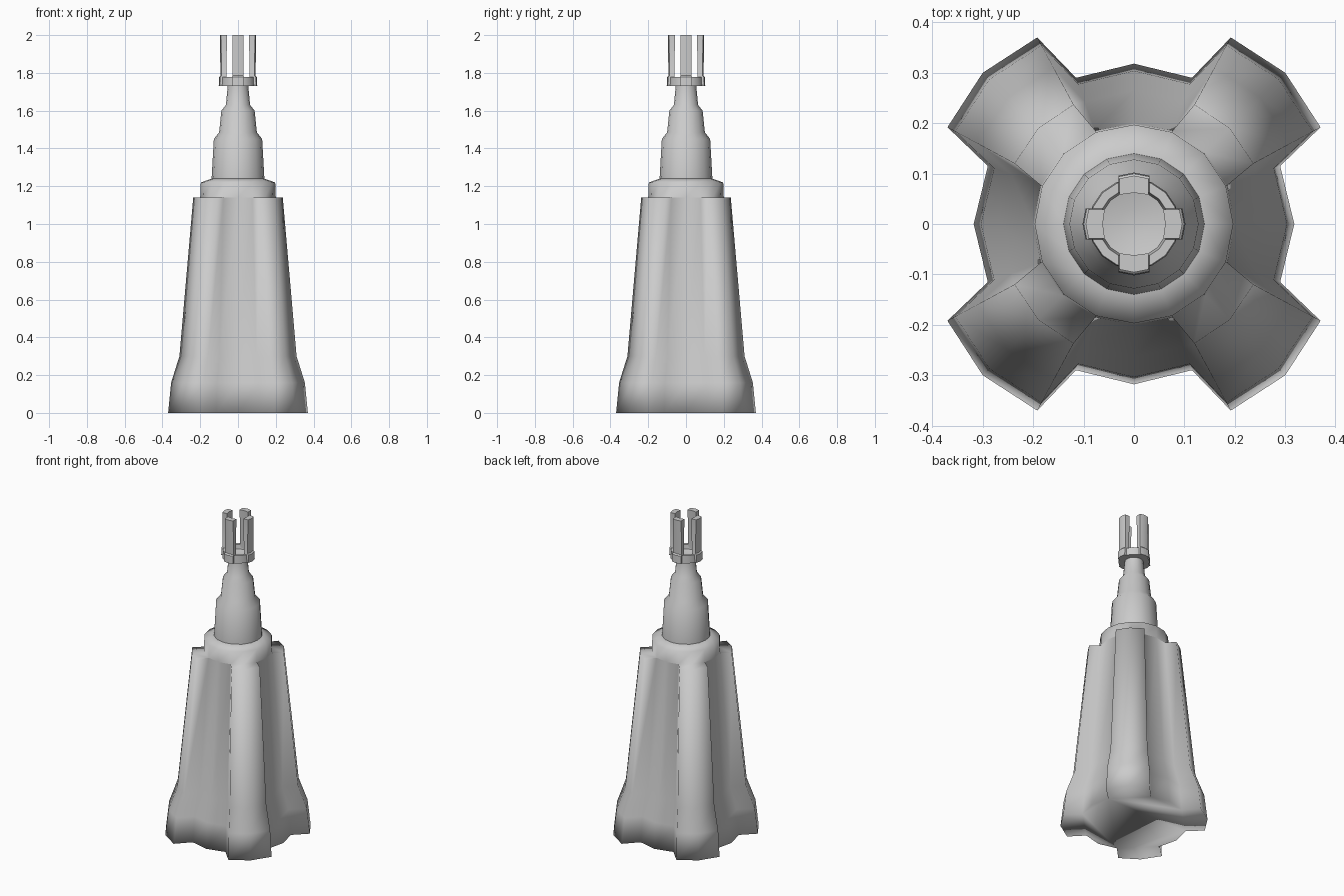
import bpy, bmesh
from math import sin, cos, radians, pi

if "Cube" in bpy.data.objects:
    bpy.data.objects.remove(bpy.data.objects["Cube"], do_unlink=True)

grey = bpy.data.materials.new("stone_grey")
grey.use_nodes = True
colour = (0.6, 0.6, 0.6, 1)
grey.diffuse_color = colour
grey.node_tree.nodes["Principled BSDF"].inputs["Base Color"].default_value = colour


def loft(name, rings, angle=None):
    """Skin a stack of equal-length rings and cap both ends."""
    bm = bmesh.new()
    rows = [[bm.verts.new(p) for p in ring] for ring in rings]
    n = len(rows[0])
    for low, high in zip(rows, rows[1:]):
        for i in range(n):
            j = (i + 1) % n
            bm.faces.new((low[i], low[j], high[j], high[i]))
    bm.faces.new(rows[0][::-1])
    bm.faces.new(rows[-1])
    bmesh.ops.remove_doubles(bm, verts=bm.verts, dist=0.0005)
    bmesh.ops.recalc_face_normals(bm, faces=bm.faces)
    mesh = bpy.data.meshes.new(name)
    bm.to_mesh(mesh)
    bm.free()
    mesh.materials.append(grey)
    obj = bpy.data.objects.new(name, mesh)
    bpy.context.collection.objects.link(obj)
    bpy.ops.object.select_all(action='DESELECT')
    obj.select_set(True)
    bpy.context.view_layer.objects.active = obj
    if angle:
        bpy.ops.object.shade_smooth_by_angle(angle=radians(angle))
    else:
        bpy.ops.object.shade_smooth()
    return obj


def circle(r, z, sides=16):
    return [(r * cos(2 * pi * i / sides), r * sin(2 * pi * i / sides), z) for i in range(sides)]


def four_fold(quarter, z):
    """Repeat a quarter outline round the z axis."""
    ring = []
    for k in range(4):
        c, s = round(cos(k * pi / 2)), round(sin(k * pi / 2))
        ring += [(x * c - y * s, x * s + y * c, z) for x, y in quarter]
    return ring


# Flared body with four diagonal buttresses, closing into a round collar
foot = [(.318, 0), (.29, .115), (.37, .192), (.3, .3), (.192, .37), (.115, .29)]
head = [(.2, 0), (.185, .077), (.237, .12), (.19, .19), (.12, .237), (.077, .185)]


def body_ring(t, z):
    return four_fold([(a + (c - a) * t, b + (d - b) * t)
                      for (a, b), (c, d) in zip(foot, head)], z)


def collar_ring(r, z):
    steps = (0, 22.5, 22.5, 45, 67.5, 67.5)
    return four_fold([(r * cos(radians(a)), r * sin(radians(a))) for a in steps], z)


loft("buttressed_body", [
    body_ring(0, 0), body_ring(.12, .16), body_ring(.45, .3), body_ring(1, 1.14),
    collar_ring(.2, 1.141), collar_ring(.197, 1.22), collar_ring(.14, 1.24)])

# Stepped mast
mast = [(.14, 1.235), (.128, 1.45), (.1, 1.485), (.088, 1.6), (.064, 1.63), (.054, 1.735)]
loft("stepped_mast", [circle(r, z) for r, z in mast], 50)

# Open cup on the mast
cup = [(.05, 1.73), (.09, 1.73), (.088, 1.778), (.07, 1.778), (.066, 1.75), (.03, 1.742)]
loft("cup", [circle(r, z) for r, z in cup], 40)

# Four upright prongs round the cup, each on a wider foot
def sector(inner, outer, half_width, z, turn):
    pts = [(inner - .004, -half_width), (outer - .006, -half_width), (outer, 0),
           (outer - .006, half_width), (inner - .004, half_width), (inner, 0)]
    c, s = cos(turn), sin(turn)
    return [(x * c - y * s, x * s + y * c, z) for x, y in pts]


for k, side in enumerate(("left", "back", "right", "front")):
    turn = k * pi / 2
    loft("prong_" + side, [
        sector(.066, .102, .031, 1.73, turn), sector(.066, .1, .031, 1.778, turn),
        sector(.066, .093, .029, 1.785, turn), sector(.062, .096, .029, 2, turn)], 40)
